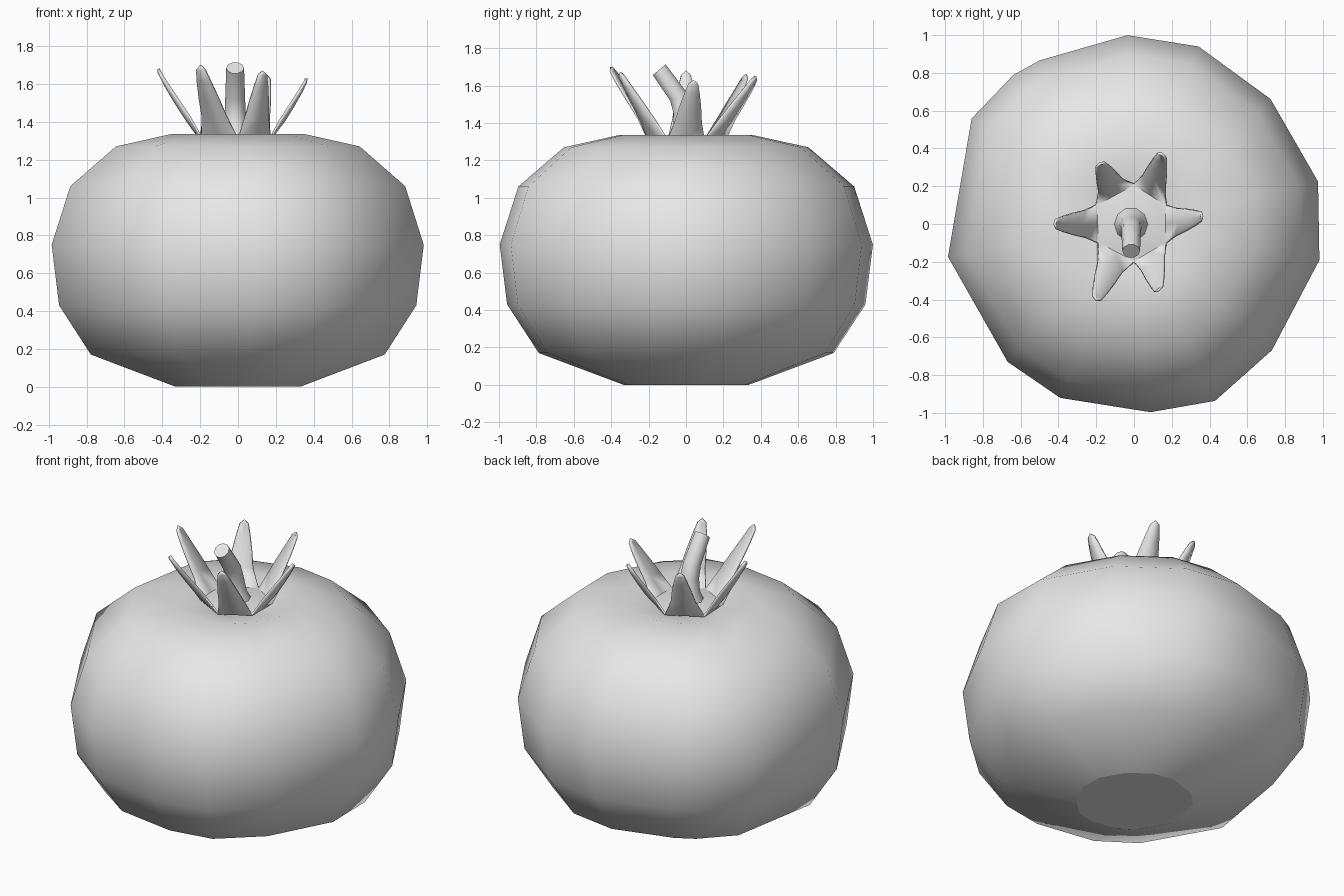
import bpy, bmesh
from math import radians, sin, cos, pi
from mathutils import Vector

cube = bpy.data.objects.get("Cube")
if cube:
    bpy.data.objects.remove(cube, do_unlink=True)

grey = bpy.data.materials.new("plain grey")
grey.use_nodes = True
colour = (0.8, 0.8, 0.8, 1)
grey.diffuse_color = colour
grey.node_tree.nodes["Principled BSDF"].inputs["Base Color"].default_value = colour


def make_object(name, bm):
    bmesh.ops.recalc_face_normals(bm, faces=bm.faces)
    mesh = bpy.data.meshes.new(name)
    bm.to_mesh(mesh)
    bm.free()
    mesh.materials.append(grey)
    obj = bpy.data.objects.new(name, mesh)
    bpy.context.collection.objects.link(obj)
    return obj


def smooth_by_angle(obj, degrees):
    bpy.ops.object.select_all(action="DESELECT")
    obj.select_set(True)
    bpy.context.view_layer.objects.active = obj
    bpy.ops.object.shade_smooth_by_angle(angle=radians(degrees))


def bridge(bm, a, b, smooth=True):
    n = len(a)
    for i in range(n):
        f = bm.faces.new((a[i], a[(i + 1) % n], b[(i + 1) % n], b[i]))
        f.smooth = smooth


# Fruit: a squat profile swept round an uneven polygon
outline = [(-11, 1.0), (13, 1.0), (42.5, .98), (70, 1.0), (92, 1.0), (120, 1.0),
           (129, 1.015), (147, 1.025), (190, 1.0), (227.5, .99), (247, 1.0),
           (275, 1.0), (294.6, 1.03), (317.5, .99)]
profile = [(.335, 0), (.79, .17), (.96, .43), (1.0, .75), (.9, 1.06),
           (.655, 1.27), (.36, 1.335), (.17, 1.29)]
bm = bmesh.new()
rings = []
for r, z in profile:
    rings.append([bm.verts.new((r * k * cos(radians(a)), r * k * sin(radians(a)), z))
                  for a, k in outline])
for a, b in zip(rings, rings[1:]):
    bridge(bm, a, b)
base = bm.faces.new(rings[0])
for e in base.edges:
    e.smooth = False
dip = bm.verts.new((0, 0, 1.26))
top = rings[-1]
for i in range(len(top)):
    bm.faces.new((top[i], top[(i + 1) % len(top)], dip)).smooth = True
make_object("fruit", bm)

# Calyx: six upturned leaves joined in a star
notches = [Vector(p) for p in [(.17, -.1, 1.31), (.17, .1, 1.31), (0, .21, 1.31),
                               (-.2, .1, 1.31), (-.19, -.1, 1.31), (0, -.2, 1.31)]]
tips = [Vector(p) for p in [(.36, .04, 1.63), (.15, .37, 1.65), (-.18, .32, 1.66),
                            (-.42, 0, 1.68), (-.2, -.4, 1.7), (.13, -.35, 1.67)]]
# Along each leaf: outward share, upward share, width, fold depth
rows = [(.28, .3, .145, .02), (.55, .55, .115, .018), (.8, .78, .08, .012), (.96, .94, .05, .006)]
bm = bmesh.new()
for i, tip in enumerate(tips):
    left, right = notches[i], notches[(i + 1) % 6]
    root = (left + right) / 2
    across = (right - left).normalized()
    out = Vector((across.y, -across.x, 0))
    strip = [[left, root, right]]
    for s, h, w, fold in rows:
        c = root.lerp(tip, s)
        c.z = root.z + (tip.z - root.z) * h
        strip.append([c - across * w / 2, c + out * fold, c + across * w / 2])
    strip = [[bm.verts.new(p) for p in row] for row in strip]
    for a, b in zip(strip, strip[1:]):
        for j in range(2):
            bm.faces.new((a[j], a[j + 1], b[j + 1], b[j]))
    end = bm.verts.new(tip)
    hub = bm.verts.new((-.01, 0, 1.34))
    for j in range(2):
        bm.faces.new((strip[-1][j], strip[-1][j + 1], end))
        bm.faces.new((hub, strip[0][j + 1], strip[0][j]))
bmesh.ops.remove_doubles(bm, verts=bm.verts, dist=.0005)
calyx = make_object("calyx", bm)
smooth_by_angle(calyx, 50)
thick = calyx.modifiers.new("thickness", "SOLIDIFY")
thick.thickness = .014
thick.offset = 0

# Stem: flared at the foot, bent towards the front, cut flat
path = [(.0, 1.31, .1, 0), (-.005, 1.38, .065, 0), (-.015, 1.46, .055, 10),
        (-.04, 1.54, .052, 25), (-.143, 1.685, .047, 40)]
bm = bmesh.new()
rings = []
for y, z, r, tilt in path:
    t = radians(tilt)
    ring = []
    for k in range(10):
        u, v = r * cos(k * pi / 5), r * sin(k * pi / 5)
        ring.append(bm.verts.new((u - .015, y + v * cos(t), z + v * sin(t))))
    rings.append(ring)
for a, b in zip(rings, rings[1:]):
    bridge(bm, a, b)
bm.faces.new(rings[0])
bm.faces.new(rings[-1])
smooth_by_angle(make_object("stem", bm), 50)
